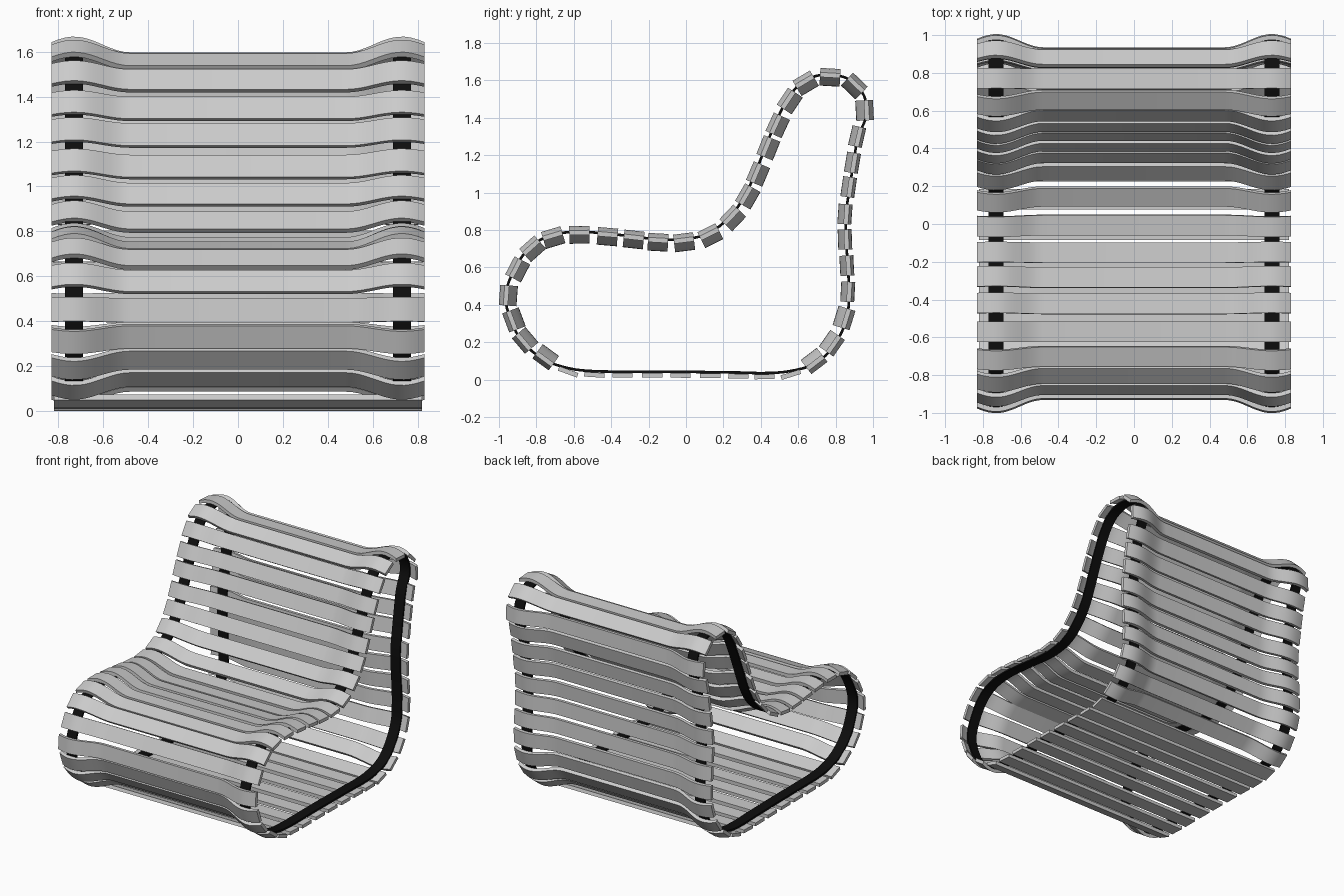
import bpy, bmesh, math
from mathutils import Vector

if "Cube" in bpy.data.objects:
    bpy.data.objects.remove(bpy.data.objects["Cube"])


def material(name, value):
    mat = bpy.data.materials.new(name)
    mat.use_nodes = True
    colour = (value, value, value, 1)
    mat.diffuse_color = colour
    mat.node_tree.nodes["Principled BSDF"].inputs["Base Color"].default_value = colour
    return mat


slat_grey = material("slat grey", 0.6)
belt_black = material("belt black", 0.004)

# Slat centres (y, z), clockwise from the lower front, with the end bulge of each group
GROUPS = [
    ("front_slat", 0.07, [(-.75, .12), (-.86, .21), (-.92, .32), (-.95, .45), (-.9, .59), (-.82, .7)]),
    ("seat_slat", 0.07, [(-.71, .76), (-.57, .775), (-.42, .765), (-.28, .75), (-.15, .735),
                         (-.01, .735), (.13, .77)]),
    ("backrest_slat", 0.07, [(.25, .865), (.33, .98), (.385, 1.1), (.44, 1.24), (.49, 1.36),
                             (.555, 1.49), (.64, 1.585)]),
    ("top_slat", 0.07, [(.77, 1.617), (.9, 1.57), (.955, 1.44)]),
    ("rear_slat", 0.05, [(.915, 1.3), (.89, 1.16), (.87, 1.03), (.85, .885), (.85, .75),
                         (.86, .61), (.865, .47)]),
    ("lower_rear_slat", 0.07, [(.845, .33), (.78, .195), (.685, .1)]),
    ("base_slat", 0, [(.56, .027), (.42, .016), (.28, .019), (.13, .021), (-.03, .023),
                      (-.18, .024), (-.34, .024), (-.49, .026), (-.63, .042)]),
]
THICK = 0.025
HALF_SLAT = 0.054
PEAK_X, RISE = 0.73, 0.25
BELT_HALF, BELT_THICK = 0.04, 0.014


def sweep(name, rings, mat, closed=False):
    """Skin a row of four-cornered rings into a mesh."""
    bm = bmesh.new()
    rows = [[bm.verts.new(p) for p in ring] for ring in rings]
    pairs = list(zip(rows, rows[1:]))
    if closed:
        pairs.append((rows[-1], rows[0]))
    else:
        bm.faces.new(rows[0])
        bm.faces.new(rows[-1])
    for a, b in pairs:
        for i in range(4):
            j = (i + 1) % 4
            bm.faces.new((a[i], a[j], b[j], b[i]))
    bmesh.ops.recalc_face_normals(bm, faces=bm.faces)
    mesh = bpy.data.meshes.new(name)
    bm.to_mesh(mesh)
    bm.free()
    mesh.materials.append(mat)
    obj = bpy.data.objects.new(name, mesh)
    bpy.context.collection.objects.link(obj)
    return obj


def frame(before, after):
    """Tangent and outward normal of the loop between two points."""
    t = (after - before).normalized()
    return t, Vector((0, -t.z, t.y))


def bulge(x):
    """Share of the end bulge reached at x."""
    d = max(-1, (abs(x) - PEAK_X) / RISE)
    return 0.5 + 0.5 * math.cos(math.pi * d)


def make_slat(name, centre, t, n, bump):
    half = 0.83 if bump else 0.82
    side = [PEAK_X - RISE + i * (half - PEAK_X + RISE) / 12 for i in range(13)]
    rings = []
    for x in [-s for s in reversed(side)] + side:
        top = THICK / 2 + bump / 2 - bump * (1 - bulge(x))
        rings.append([centre + Vector((x, 0, 0)) + t * a + n * h for a, h in (
            (-HALF_SLAT, top), (HALF_SLAT, top),
            (HALF_SLAT, top - THICK), (-HALF_SLAT, top - THICK))])
    return sweep(name, rings, slat_grey)


# Slats around the loop
parts, belt_path = [], []
slats = [(f"{name}_{i + 1}", bump, Vector((0, y, z)))
         for name, bump, points in GROUPS for i, (y, z) in enumerate(points)]
for k, (name, bump, centre) in enumerate(slats):
    t, n = frame(slats[k - 1][2], slats[(k + 1) % len(slats)][2])
    parts.append(make_slat(name, centre, t, n, bump))
    belt_path.append(centre + n * (bump / 2 - THICK / 2 - BELT_THICK / 2))

# Smooth the belt path through the undersides of the slat ends
count, steps = len(belt_path), 4
smooth = []
for k in range(count):
    a, b, c, d = (belt_path[(k + j) % count] for j in (-1, 0, 1, 2))
    for s in range(steps):
        u = s / steps
        smooth.append(b + (c - a) * (u / 2) + (a * 2 - b * 5 + c * 4 - d) * (u * u / 2)
                      + (b * 3 - a - c * 3 + d) * (u ** 3 / 2))

# Two belts joining the slats
for name, x in (("left_belt", PEAK_X), ("right_belt", -PEAK_X)):
    rings = []
    for k, p in enumerate(smooth):
        n = frame(smooth[k - 1], smooth[(k + 1) % len(smooth)])[1] * (BELT_THICK / 2)
        rings.append([p + Vector((x + w, 0, 0)) + n * s for w, s in (
            (-BELT_HALF, 1), (BELT_HALF, 1), (BELT_HALF, -1), (-BELT_HALF, -1))])
    parts.append(sweep(name, rings, belt_black, closed=True))

bpy.ops.object.select_all(action="DESELECT")
for obj in parts:
    obj.select_set(True)
bpy.context.view_layer.objects.active = parts[0]
bpy.ops.object.shade_smooth_by_angle(angle=math.radians(35))
